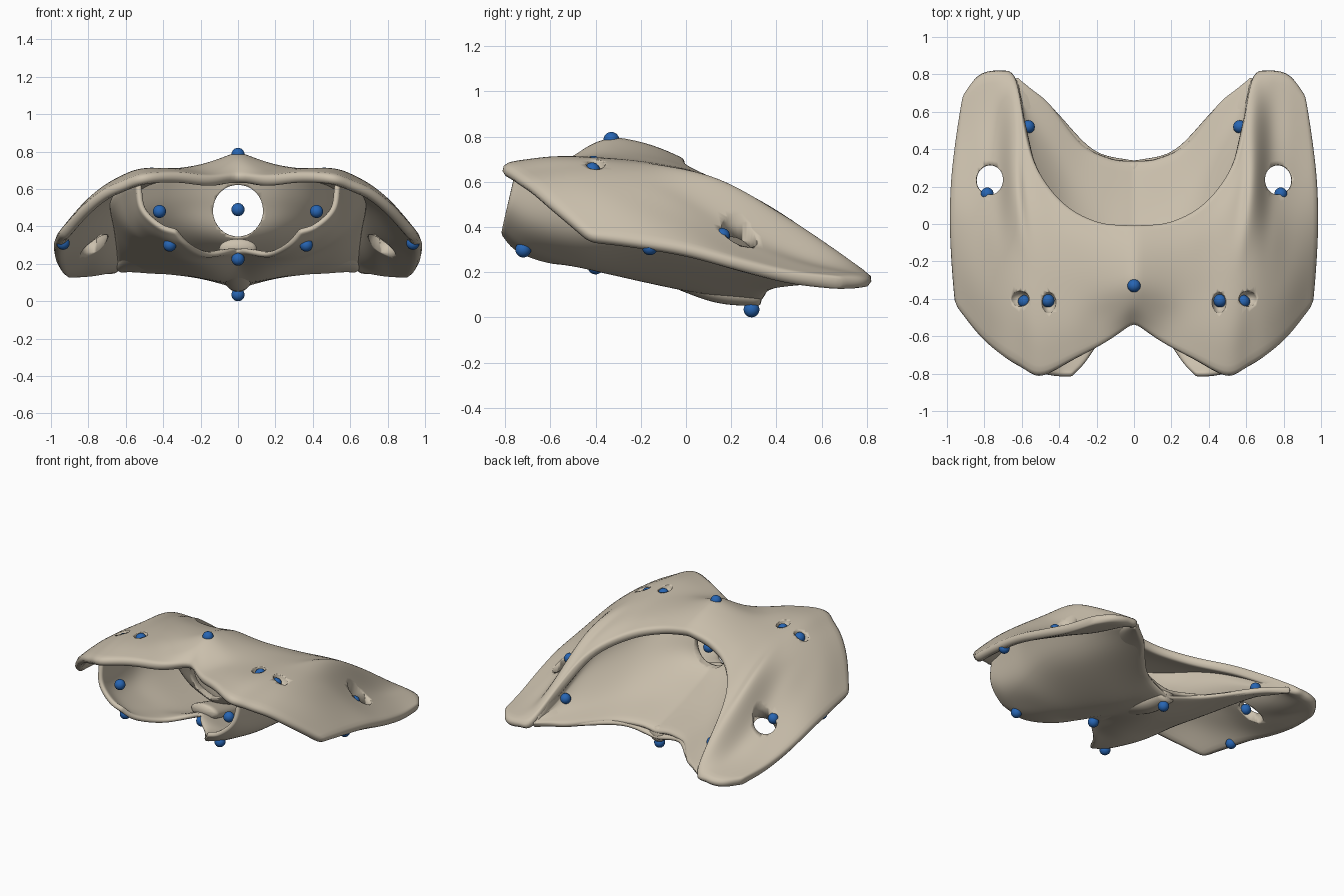
import bpy, bmesh, math
from mathutils import Vector

cube = bpy.data.objects.get("Cube")
if cube:
    bpy.data.objects.remove(cube, do_unlink=True)


def make_material(name, colour):
    mat = bpy.data.materials.new(name)
    mat.use_nodes = True
    mat.diffuse_color = colour
    mat.node_tree.nodes["Principled BSDF"].inputs["Base Color"].default_value = colour
    return mat


bone = make_material("warm bone", (0.60, 0.53, 0.42, 1))
blue = make_material("marker blue", (0.02, 0.13, 0.45, 1))


def spline(points, steps):
    """Smooth curve passing through every control point."""
    ends = [points[0] * 2 - points[1]] + points + [points[-1] * 2 - points[-2]]
    result = []
    for a, b, c, d in zip(ends, ends[1:], ends[2:], ends[3:]):
        for i in range(steps):
            t = i / steps
            result.append(0.5 * (2 * b + (c - a) * t + (2 * a - 5 * b + 4 * c - d) * t ** 2
                                 + (3 * b - a - 3 * c + d) * t ** 3))
    return result + [points[-1]]


def add_object(name, bm, material):
    mesh = bpy.data.meshes.new(name)
    bm.to_mesh(mesh)
    bm.free()
    mesh.materials.append(material)
    for face in mesh.polygons:
        face.use_smooth = True
    obj = bpy.data.objects.new(name, mesh)
    bpy.context.collection.objects.link(obj)
    return obj


def shell(name, rails, thickness, offset, steps=5):
    """Loft a sheet through the rails, mirror it, thicken it and round its rim."""
    along = [spline([Vector(p) for p in rail], steps) for rail in rails]
    across = [spline(list(column), steps) for column in zip(*along)]
    bm = bmesh.new()
    grid = [[bm.verts.new((max(p.x, 0), p.y, p.z)) for p in column] for column in across]
    for left, right in zip(grid, grid[1:]):
        for i in range(len(left) - 1):
            bm.faces.new((left[i], right[i], right[i + 1], left[i + 1]))
    bmesh.ops.recalc_face_normals(bm, faces=bm.faces[:])
    # Make the sheet face upward
    if sum(f.normal.z * f.calc_area() for f in bm.faces) < 0:
        bmesh.ops.reverse_faces(bm, faces=bm.faces[:])
    obj = add_object(name, bm, bone)
    mirror = obj.modifiers.new("Mirror", 'MIRROR')
    mirror.merge_threshold = 0.002
    solid = obj.modifiers.new("Thickness", 'SOLIDIFY')
    solid.thickness, solid.offset = thickness, offset
    rounding = obj.modifiers.new("Rounding", 'SUBSURF')
    rounding.levels = rounding.render_levels = 1
    return obj


def ball(name, centre, size, material, segments=24):
    bm = bmesh.new()
    bmesh.ops.create_uvsphere(bm, u_segments=segments, v_segments=segments // 2, radius=1)
    bmesh.ops.scale(bm, vec=size, verts=bm.verts)
    bmesh.ops.translate(bm, vec=centre, verts=bm.verts)
    return add_object(name, bm, material)


def cut(target, name, centre, size):
    cutter = ball(name, centre, size, bone, 32)
    cutter.hide_render = True
    cutter.hide_set(True)
    cutter.display_type = 'WIRE'
    mod = target.modifiers.new(name, 'BOOLEAN')
    mod.operation, mod.object, mod.solver = 'DIFFERENCE', cutter, 'EXACT'


# Roof: front point, rear point, sideways bow, then heights from front to rear
roof_columns = [
    ((0, -.54), (0, 0), 0, (.67, .76, .80, .785, .75, .70)),
    ((.15, -.64), (.20, .02), .02, (.67, .70, .73, .73, .71, .67)),
    ((.32, -.73), (.40, .14), 0, (.69, .71, .71, .70, .67, .61)),
    ((.50, -.82), (.56, .40), 0, (.68, .71, .70, .67, .60, .48)),
    ((.62, -.77), (.63, .79), .01, (.64, .67, .65, .60, .42, .21)),
    ((.73, -.70), (.73, .83), 0, (.59, .61, .56, .41, .27, .19)),
    ((.84, -.60), (.84, .80), 0, (.50, .51, .44, .32, .23, .18)),
    ((.97, -.43), (.92, .69), .05, (.36, .33, .30, .25, .20, .18)),
]
rails = []
for (xf, yf), (xr, yr), bow, heights in roof_columns:
    rail = []
    for i, z in enumerate(heights):
        t = i / (len(heights) - 1)
        rail.append((xf + (xr - xf) * t + bow * math.sin(math.pi * t), yf + (yr - yf) * t, z))
    rails.append(rail)
roof = shell("winged_roof", rails, 0.06, -1, 4)

# Rear bowl, from beneath the roof down to the rear rim
bowl = shell("rear_bowl", [
    [(0, -.38, .74), (0, -.34, .5), (0, -.28, .33), (0, 0, .22), (0, .34, .12)],
    [(.25, -.34, .68), (.24, -.28, .52), (.21, -.2, .36), (.17, .05, .23), (.12, .35, .14)],
    [(.42, -.2, .66), (.42, -.12, .5), (.39, 0, .36), (.34, .2, .23), (.28, .43, .15)],
    [(.56, .15, .58), (.57, .22, .45), (.55, .32, .34), (.5, .47, .22), (.45, .64, .16)],
    [(.61, .55, .36), (.61, .58, .28), (.61, .61, .24), (.6, .66, .2), (.55, .72, .17)],
    [(.64, .74, .2), (.64, .75, .2), (.64, .76, .19), (.64, .77, .18), (.63, .78, .17)],
], 0.04, 0)

# Lower hull: two front lobes that meet along the keel
shell("lower_hull", [
    [(.33, -.81, .38), (.26, -.74, .30), (.15, -.58, .25), (0, -.4, .27), (0, 0, .13), (0, .34, .08)],
    [(.42, -.81, .41), (.39, -.70, .33), (.33, -.5, .26), (.2, -.3, .20), (.17, .05, .14), (.22, .4, .14)],
    [(.51, -.79, .50), (.52, -.66, .43), (.53, -.45, .37), (.53, -.2, .33), (.5, .15, .25), (.45, .64, .16)],
    [(.53, -.76, .63), (.56, -.6, .63), (.61, -.38, .62), (.68, -.1, .54), (.66, .3, .39), (.64, .78, .18)],
], 0.034, 0)

# Keel: a broad prow below the passage, narrowing to a blunt rear tip
bm = bmesh.new()
path = spline([Vector(p) for p in [(0, -.40, .29), (0, -.15, .22), (0, .12, .12), (0, .34, .1)]], 5)
rings = []
for i, p in enumerate(path):
    width = 0.11 - 0.05 * i / len(path)
    rings.append([bm.verts.new(p + Vector((width * math.cos(a), 0, 0.055 * math.sin(a))))
                  for a in [math.tau * k / 12 for k in range(12)]])
for a, b in zip(rings, rings[1:]):
    for k in range(12):
        bm.faces.new((a[k], a[k - 1], b[k - 1], b[k]))
for ring in (rings[0], rings[-1]):
    bm.faces.new(ring)
bmesh.ops.recalc_face_normals(bm, faces=bm.faces[:])
keel = add_object("keel", bm, bone)
keel.modifiers.new("Rounding", 'SUBSURF').levels = 1

# Openings: central passage, wing windows and small roof pits
cut(bowl, "passage_cutter", (0, -.3, .485), (.135, .4, .14))
for side, label in ((1, "left"), (-1, "right")):
    cut(roof, label + "_window_cutter", (side * .77, .235, .34), (.073, .08, .4))
    cut(roof, label + "_outer_pit_cutter", (side * .615, -.4, .70), (.055, .045, .07))
    cut(roof, label + "_inner_pit_cutter", (side * .455, -.42, .73), (.04, .06, .065))

# Marker balls
size = (.035, .035, .035)
for name, centre in {
    "crest": (0, -.33, .785), "passage": (0, -.25, .49),
    "front_keel": (0, -.4, .225), "keel_tip": (0, .29, .035),
}.items():
    ball(name + "_marker", centre, size, blue)
for name, (x, y, z) in {
    "lobe_inner": (.42, -.7, .48), "lobe_outer": (.365, -.72, .30),
    "wing_margin": (.935, -.16, .31), "window": (.785, .16, .36),
    "inner_pit": (.46, -.41, .68), "outer_pit": (.585, -.415, .65),
    "bowl_side": (.565, .52, .275),
}.items():
    for side, label in ((1, "left"), (-1, "right")):
        ball(label + "_" + name + "_marker", (side * x, y, z), size, blue)
